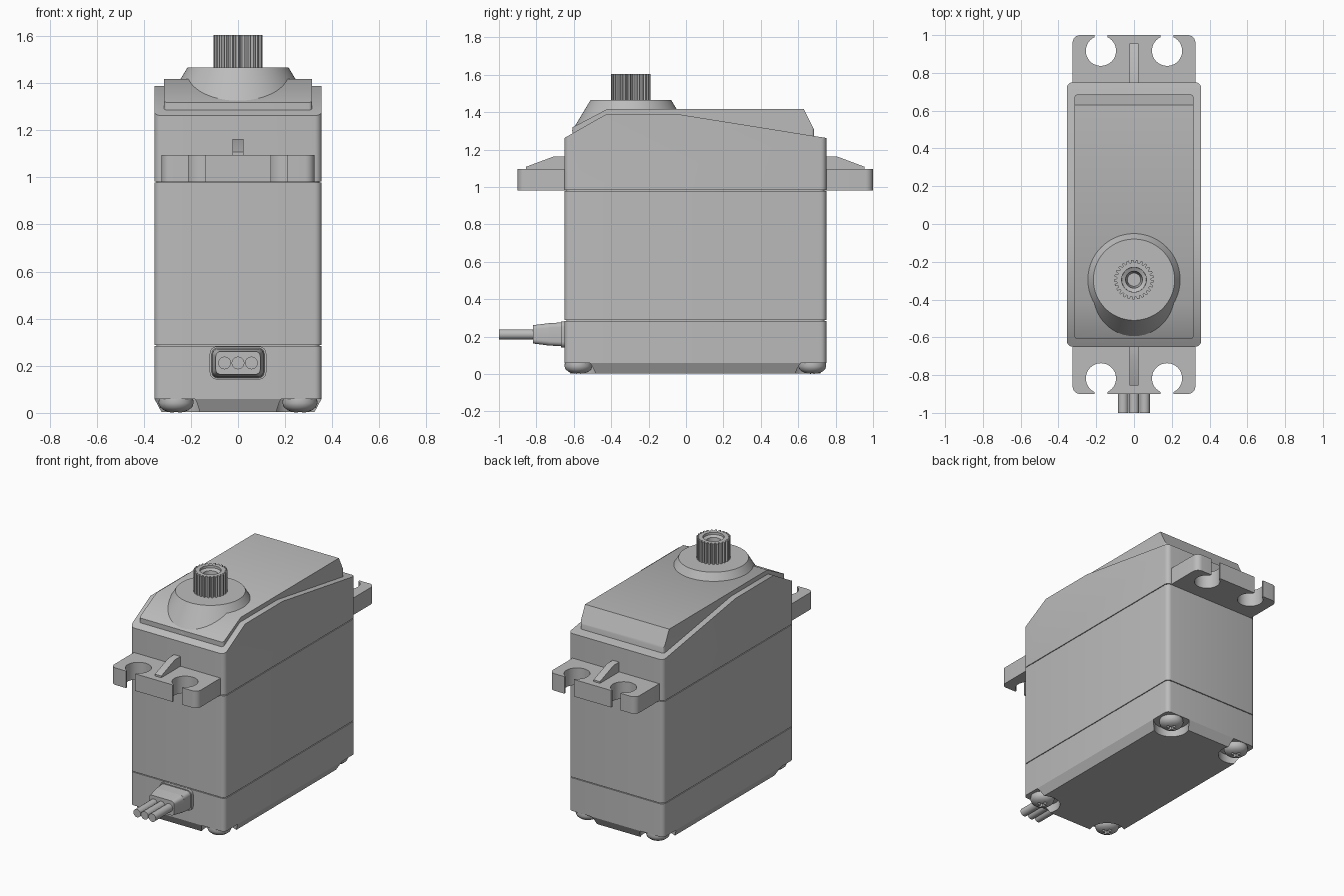
import bpy, bmesh, math
from math import sin, cos, pi
from mathutils import Matrix, Vector

if "Cube" in bpy.data.objects:
    bpy.data.objects.remove(bpy.data.objects["Cube"])

grey = bpy.data.materials.new("plain grey plastic")
grey.diffuse_color = (0.5, 0.5, 0.5, 1)
grey.use_nodes = True
grey.node_tree.nodes["Principled BSDF"].inputs["Base Color"].default_value = grey.diffuse_color
YC = 0.05  # the case sits slightly behind the origin


def finish(bm, name):
    bmesh.ops.recalc_face_normals(bm, faces=bm.faces)
    me = bpy.data.meshes.new(name)
    bm.to_mesh(me)
    bm.free()
    me.materials.append(grey)
    ob = bpy.data.objects.new(name, me)
    bpy.context.collection.objects.link(ob)
    return ob


def prism(name, pts, axis, a, b, round_axis=None, r=0.0, end_scale=(1, 1)):
    """Extrude an outline along an axis, round the edges along round_axis, taper the b end."""
    place = {'X': lambda p, t: (t, p[0], p[1]),
             'Y': lambda p, t: (p[0], t, p[1]),
             'Z': lambda p, t: (p[0], p[1], t)}[axis]
    bm = bmesh.new()
    ra = [bm.verts.new(place(p, a)) for p in pts]
    rb = [bm.verts.new(place(p, b)) for p in pts]
    n = len(pts)
    bm.faces.new(ra)
    bm.faces.new(rb[::-1])
    for i in range(n):
        j = (i + 1) % n
        bm.faces.new((ra[j], ra[i], rb[i], rb[j]))
    bmesh.ops.recalc_face_normals(bm, faces=bm.faces)
    if r:
        k = 'XYZ'.index(round_axis)
        edges = [e for e in bm.edges
                 if abs((e.verts[0].co - e.verts[1].co).normalized()[k]) > 0.99]
        bmesh.ops.bevel(bm, geom=edges, offset=r, segments=5, profile=0.5, affect='EDGES')
    if end_scale != (1, 1):
        k = 'XYZ'.index(axis)
        c = Vector(place([(min(q[i] for q in pts) + max(q[i] for q in pts)) / 2 for i in (0, 1)], b))
        s = Vector(place(end_scale, 1))
        for v in bm.verts:
            if abs(v.co[k] - b) < 1e-5:
                v.co = Vector(c[i] + (v.co[i] - c[i]) * s[i] for i in range(3))
    return finish(bm, name)


def lathe(name, profile, x=0, y=0, steps=64):
    """Spin an (r, z) profile around a vertical axis."""
    bm = bmesh.new()
    vs = [bm.verts.new((r, 0, z)) for r, z in profile]
    es = [bm.edges.new(p) for p in zip(vs, vs[1:])]
    bmesh.ops.spin(bm, geom=vs + es, cent=(0, 0, 0), axis=(0, 0, 1), angle=2 * pi, steps=steps)
    bmesh.ops.remove_doubles(bm, verts=bm.verts, dist=1e-5)
    bmesh.ops.translate(bm, verts=bm.verts, vec=(x, y, 0))
    return finish(bm, name)


def rect(x0, x1, y0, y1):
    return [(x0, y0), (x1, y0), (x1, y1), (x0, y1)]


def cut(ob, cutter):
    m = ob.modifiers.new("cut", 'BOOLEAN')
    m.operation, m.solver, m.object = 'DIFFERENCE', 'EXACT', cutter
    bpy.context.view_layer.objects.active = ob
    bpy.ops.object.modifier_apply(modifier=m.name)
    bpy.data.objects.remove(cutter)


# Case: three stacked shells with thin seams around an inner core
footprint = rect(-0.355, 0.355, -0.65, 0.75)
prism("bottom_shell", footprint, 'Z', 0.06, 0.284, 'Z', 0.03)
prism("middle_shell", footprint, 'Z', 0.289, 0.978, 'Z', 0.03)
prism("seam_core", rect(-0.345, 0.345, -0.64, 0.74), 'Z', 0.2, 1.05, 'Z', 0.03)
prism("top_shell", [(-0.65, 0.983), (-0.65, 1.262), (-0.43, 1.387), (-0.03, 1.387),
                    (0.75, 1.262), (0.75, 0.983)], 'X', -0.355, 0.355, 'Z', 0.03)

# Raised gearbox lid
prism("gearbox_lid", [(-0.608, 1.2), (-0.608, 1.318), (-0.42, 1.417), (0.63, 1.417),
                      (0.685, 1.305), (0.685, 1.2)], 'X', -0.315, 0.315, 'Z', 0.015)

# Chamfered base with a round pocket at each corner, and screws in the pockets
base = prism("base_plate", footprint, 'Z', 0.06, 0.004, 'Z', 0.03, (0.325 / 0.355, 0.67 / 0.7))
for sx in (-1, 1):
    for sy in (-1, 1):
        x, y = sx * 0.263, YC + sy * 0.625
        cut(base, lathe("pocket", [(0, -0.1), (0.11, -0.1), (0.11, 0.0599), (0, 0.0599)], x, y))
        screw = lathe("case_screw", [(0, 0), (0.03, 0.003), (0.052, 0.011), (0.068, 0.024),
                                     (0.075, 0.042), (0.072, 0.062), (0, 0.062)], x, y, 32)
        for w, h in ((0.035, 0.008), (0.008, 0.035)):
            cut(screw, prism("slot", rect(x - w, x + w, y - h, y + h), 'Z', -0.1, 0.03))

# Mounting ears with open keyhole slots, and a rib on each
half = [(0.325, -0.03)]
half += [(0.285 + 0.04 * cos(t * pi / 12), 0.21 + 0.04 * sin(t * pi / 12)) for t in range(7)]
a = math.asin(0.035 / 0.08)
half.append((0.21, 0.25))
for i in range(33):
    t = a + (2 * pi - 2 * a) * i / 32
    half.append((0.175 + 0.08 * sin(t), 0.167 + 0.08 * cos(t)))
half.append((0.14, 0.25))
outline = half + [(-x, u) for x, u in reversed(half)]
for side, s in (("front", -1), ("back", 1)):
    prism(side + "_mounting_ear", [(x, YC + s * (0.7 + u)) for x, u in outline], 'Z', 0.981, 1.096)
    rib = [(-0.03, 1.05), (-0.03, 1.162), (0.06, 1.162), (0.205, 1.108), (0.205, 1.05)]
    prism(side + "_ear_rib", [(YC + s * (0.7 + u), z) for u, z in rib], 'X', -0.024, 0.024)

# Output boss and splined shaft
GY = -0.295
lathe("output_boss", [(0, 1.3), (0.314, 1.3), (0.215, 1.466), (0, 1.466)], 0, GY, 96)
teeth = 25
spline = []
for i in range(teeth):
    for f, r in ((0, 0.09), (0.25, 0.09), (0.42, 0.105), (0.83, 0.105)):
        t = 2 * pi * (i + f) / teeth
        spline.append((r * cos(t), GY + r * sin(t)))
shaft = prism("splined_shaft", spline, 'Z', 1.46, 1.605)
cut(shaft, lathe("bore", [(0, 1.5), (0.035, 1.5), (0.045, 1.58), (0.065, 1.59),
                          (0.068, 1.65), (0, 1.65)], 0, GY, 48))

# Cable strain relief and three wires
prism("cable_flange", rect(-0.12, 0.12, 0.142, 0.282), 'Y', -0.64, -0.668, 'Y', 0.03)
prism("cable_boot", rect(-0.112, 0.112, 0.148, 0.276), 'Y', -0.66, -0.735, 'Y', 0.025, (0.97, 0.93))
prism("cable_boot_tip", rect(-0.1086, 0.1086, 0.1525, 0.2715), 'Y', -0.735, -0.818, 'Y', 0.025,
      (0.87, 0.82))
for i in (-1, 0, 1):
    ring = [(i * 0.057 + 0.027 * cos(k * pi / 12), 0.212 + 0.027 * sin(k * pi / 12)) for k in range(24)]
    prism("wire", ring, 'Y', -0.8, -1.0)

# Smooth rounded faces, keep the edges sharp
for ob in bpy.data.objects:
    ob.select_set(True)
    bpy.context.view_layer.objects.active = ob
bpy.ops.object.shade_smooth_by_angle(angle=math.radians(30))
